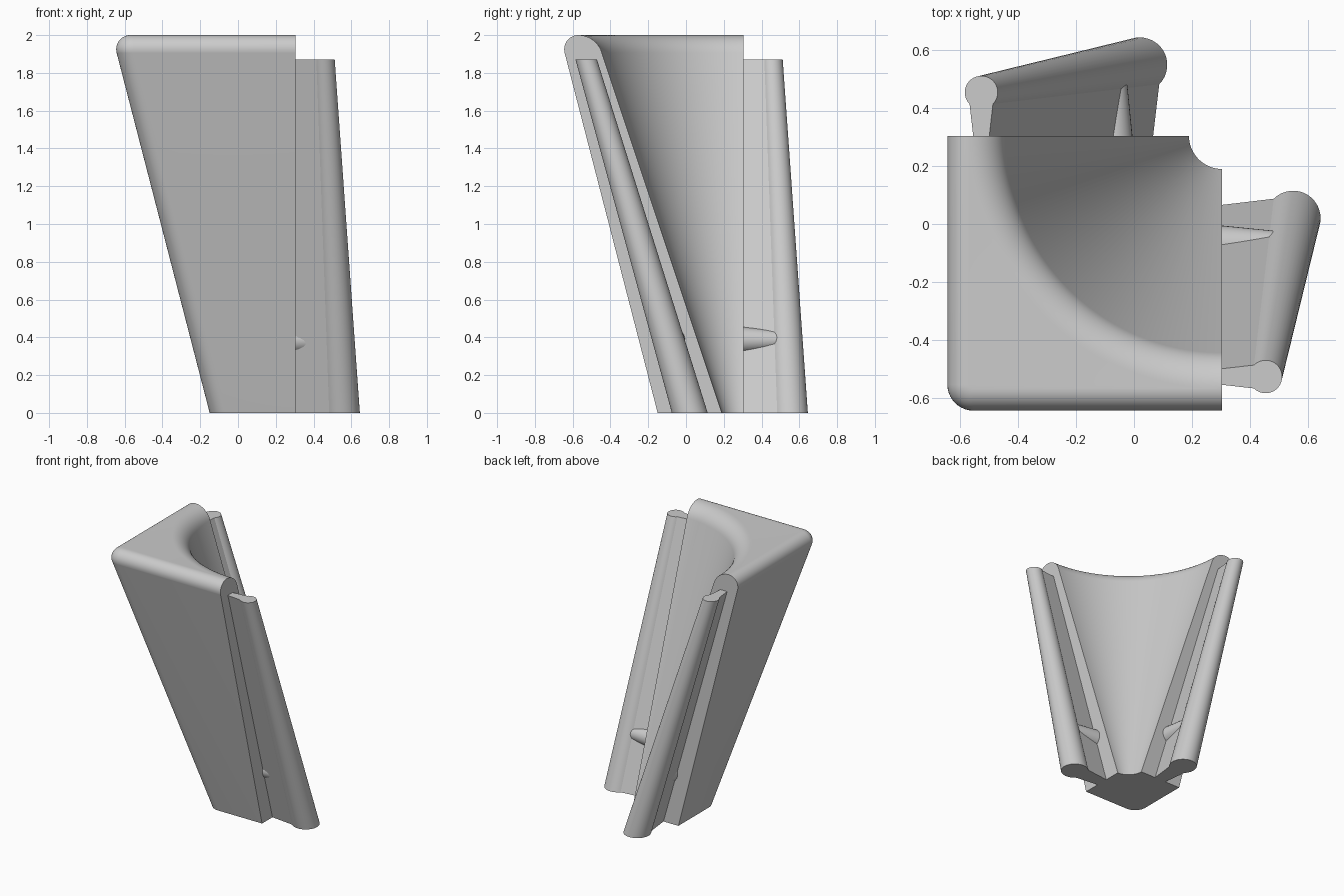
import bpy, bmesh, math
from mathutils import Vector

cube = bpy.data.objects.get("Cube")
if cube:
    bpy.data.objects.remove(cube, do_unlink=True)

grey = bpy.data.materials.new("light_grey")
grey.use_nodes = True
grey.diffuse_color = (0.6, 0.6, 0.6, 1)
grey.node_tree.nodes["Principled BSDF"].inputs["Base Color"].default_value = (0.6, 0.6, 0.6, 1)

END = 0.305      # plane where both walls stop, and the axis of the hollow


def loft(name, sections, swap=False):
    """Skin matching closed sections; swap exchanges x and y."""
    bm = bmesh.new()
    rings = []
    for sec in sections:
        rings.append([bm.verts.new((p[1], p[0], p[2]) if swap else p) for p in sec])
    n = len(rings[0])
    for low, high in zip(rings, rings[1:]):
        for i in range(n):
            j = (i + 1) % n
            bm.faces.new((low[i], low[j], high[j], high[i]))
    bm.faces.new(rings[0])
    bm.faces.new(rings[-1])
    bmesh.ops.remove_doubles(bm, verts=bm.verts, dist=0.0002)
    bmesh.ops.recalc_face_normals(bm, faces=bm.faces)
    mesh = bpy.data.meshes.new(name)
    bm.to_mesh(mesh)
    bm.free()
    mesh.materials.append(grey)
    obj = bpy.data.objects.new(name, mesh)
    bpy.context.collection.objects.link(obj)
    bpy.ops.object.select_all(action='DESELECT')
    obj.select_set(True)
    bpy.context.view_layer.objects.active = obj
    bpy.ops.object.shade_smooth_by_angle(angle=math.radians(30))
    return obj


def arc(cx, cy, r, a0, a1, steps, z):
    for i in range(steps + 1):
        a = math.radians(a0 + (a1 - a0) * i / steps)
        yield Vector((cx + r * math.cos(a), cy + r * math.sin(a), z))


# Corner body: leaning outer walls, conical hollow, rounded rim
def outer(z):
    if z < 1.906:
        return 0.15 + 0.2584 * z
    return 0.57 + math.sqrt(max(0, 0.075 ** 2 - (z - 1.925) ** 2))


def hollow(z):
    if z < 1.911:
        return 0.115 + 0.3332 * z
    return 0.875 - math.sqrt(max(0, 0.13 ** 2 - (z - 1.87) ** 2))


def body_section(z):
    a, rho = outer(z), hollow(z)
    rc = 0.09 - max(0, 0.645 - a if z > 1.92 else 0)
    pts = [Vector((END, -a, z))]
    pts += arc(rc - a, rc - a, rc, 270, 180, 10, z)
    pts.append(Vector((-a, END, z)))
    pts += arc(END, END, rho, 180, 270, 48, z)
    return pts


levels = [0, 1.906] + [2 - 0.089 * (1 - i / 12) ** 2 for i in range(13)]
loft("corner_body", [body_section(z) for z in levels])


# Joining rail: flared neck ending in a round bead, tapering upward
def rail_section(z, cx, cy, r):
    half = 0.48 * r
    return ([Vector((END - 0.005, cy - half, z))]
            + list(arc(cx, cy, r, -135, 135, 28, z))
            + [Vector((END - 0.005, cy + half, z))])


# Locking peg: tapered round stub through the neck
def peg_section(x, r):
    return [Vector((x, -0.075 + p.x, 0.385 + p.y))
            for p in list(arc(0, 0, r, 0, 360, 32, 0))[:-1]]


for side, swap in (("right", False), ("back", True)):
    loft(side + "_rail", [rail_section(0, 0.55, 0.02, 0.095),
                          rail_section(1.87, 0.455, -0.528, 0.057)], swap)
    loft(side + "_peg", [peg_section(END - 0.005, 0.07), peg_section(0.5, 0.05)], swap)
